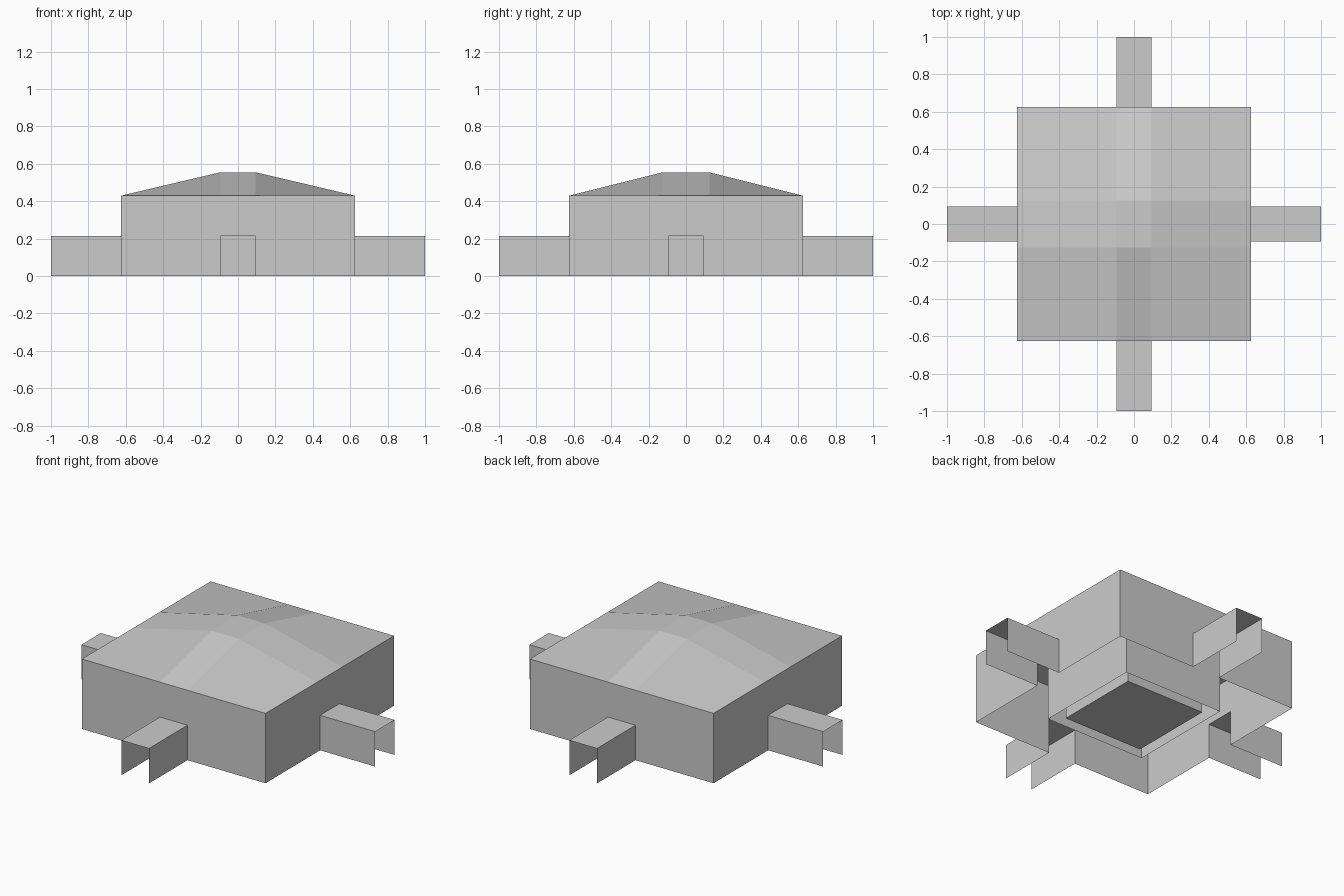
import bpy
from math import pi
from mathutils import Matrix

if "Cube" in bpy.data.objects:
    bpy.data.objects.remove(bpy.data.objects["Cube"])

HALF, EAVE, PEAK = 0.625, 0.43, 0.555   # hall half width, wall top, roof top
DOOR, DOOR_H, REACH = 0.094, 0.215, 1.0  # porch half width, height, outer end


def make(name, verts, faces, turn=0):
    mesh = bpy.data.meshes.new(name)
    mesh.from_pydata(verts, [], faces)
    mesh.transform(Matrix.Rotation(turn * pi / 2, 4, 'Z'))
    obj = bpy.data.objects.new(name, mesh)
    bpy.context.collection.objects.link(obj)
    return obj


def square(r, z):
    return [(-r, -r, z), (r, -r, z), (r, r, z), (-r, r, z)]


def tube(name, r, z0, z1, floor=False):
    faces = [(i, (i + 1) % 4, (i + 1) % 4 + 4, i + 4) for i in range(4)]
    if floor:
        faces.append((3, 2, 1, 0))
    return make(name, square(r, z0) + square(r, z1), faces)


# Four walls, each with a doorway and an open-ended porch
door_profile = [(-DOOR, 0), (-DOOR, DOOR_H), (DOOR, DOOR_H), (DOOR, 0)]
wall_profile = [(-HALF, 0)] + door_profile + [(HALF, 0), (HALF, EAVE), (-HALF, EAVE)]
for turn, side in enumerate(("front", "right", "back", "left")):
    make(side + "_wall", [(x, -HALF, z) for x, z in wall_profile],
         [tuple(range(len(wall_profile)))], turn)
    porch = [(x, y, z) for y in (-REACH, -HALF) for x, z in door_profile]
    make(side + "_porch", porch, [(i, i + 4, i + 5, i + 1) for i in range(3)], turn)

# Low roof: a grid of nine panels with the middle panel raised
xs = (-HALF, -DOOR, DOOR, HALF)
ys = (-HALF, -0.125, 0.125, HALF)
roof = [(x, y, PEAK if abs(x) < HALF and abs(y) < HALF else EAVE) for y in ys for x in xs]
make("roof", roof, [(a, a + 1, a + 5, a + 4)
                    for j in range(3) for i in range(3) for a in (j * 4 + i,)])

# Inner room under the roof: outer shell and closed-bottom core
tube("inner_shell", 0.34, 0, EAVE)
tube("inner_core", 0.27, 0, EAVE, floor=True)
